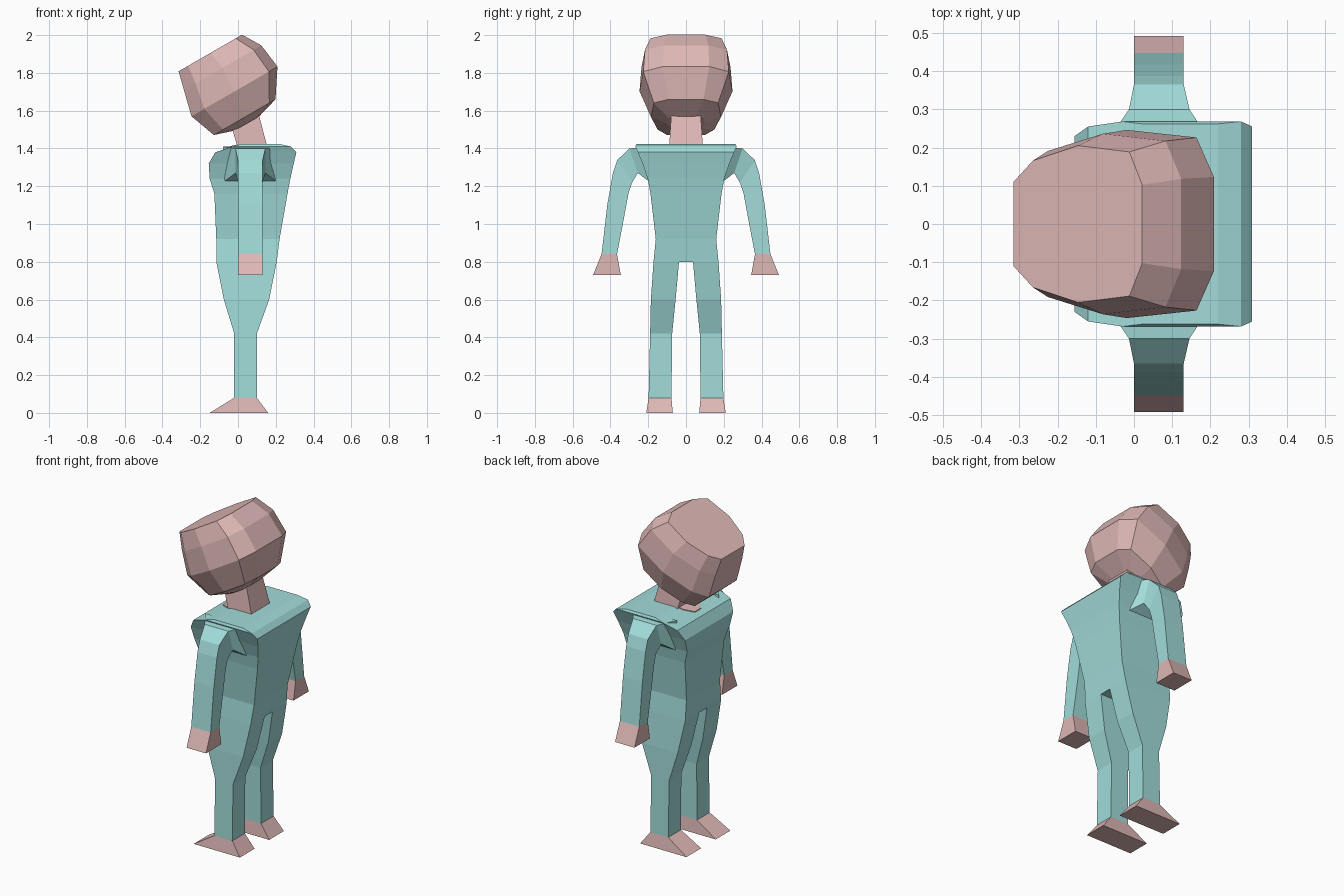
import bpy, bmesh, math

if "Cube" in bpy.data.objects:
    bpy.data.objects.remove(bpy.data.objects["Cube"])


def material(name, rgb):
    m = bpy.data.materials.new(name)
    m.diffuse_color = (*rgb, 1)
    m.use_nodes = True
    m.node_tree.nodes["Principled BSDF"].inputs["Base Color"].default_value = m.diffuse_color
    return m


TEAL = material("teal cloth", (0.36, 0.72, 0.70))
PINK = material("pink skin", (0.73, 0.48, 0.47))


def loft(name, rings, mat, caps=True):
    """Skin a list of equal-length point rings into a closed flat-shaded solid."""
    bm = bmesh.new()
    loops = [[bm.verts.new(p) for p in ring] for ring in rings]
    n = len(rings[0])
    for a, b in zip(loops, loops[1:]):
        for i in range(n):
            j = (i + 1) % n
            bm.faces.new((a[i], a[j], b[j], b[i]))
    if caps:
        bm.faces.new(loops[0])
        bm.faces.new(loops[-1])
    bmesh.ops.recalc_face_normals(bm, faces=bm.faces)
    mesh = bpy.data.meshes.new(name)
    bm.to_mesh(mesh)
    bm.free()
    mesh.materials.append(mat)
    ob = bpy.data.objects.new(name, mesh)
    bpy.context.collection.objects.link(ob)
    return ob


def flat(z, x0, x1, y0, y1):
    """Horizontal rectangular section."""
    return [(x0, y0, z), (x1, y0, z), (x1, y1, z), (x0, y1, z)]


def limb(x0, x1, outer, inner, s):
    """Arm section from an outer and an inner (y, z) point."""
    return [(x0, s * outer[0], outer[1]), (x1, s * outer[0], outer[1]),
            (x1, s * inner[0], inner[1]), (x0, s * inner[0], inner[1])]


# Torso: z, front x, back x, half width
torso = [(0.80, -0.115, 0.205, 0.172), (0.92, -0.115, 0.22, 0.16),
         (1.16, -0.125, 0.262, 0.188), (1.24, -0.15, 0.277, 0.203),
         (1.32, -0.155, 0.295, 0.23), (1.38, -0.12, 0.309, 0.255),
         (1.41, -0.03, 0.28, 0.268), (1.424, 0.02, 0.22, 0.262)]
loft("torso", [flat(z, a, b, -w, w) for z, a, b, w in torso], TEAL)

# Neck and the open collar patch in front of it
loft("neck", [flat(1.40, 0.0, 0.157, -0.09, 0.09),
              flat(1.62, -0.065, 0.10, -0.075, 0.075)], PINK)
loft("collar_opening", [
    [(x, -w, z), (x, w, z), (x, w, z - 0.008), (x, -w, z - 0.008)]
    for x, w, z in ((0.02, 0.08, 1.427), (-0.03, 0.07, 1.415), (-0.08, 0.03, 1.398))], PINK)

# Arms, hands, legs and feet on both sides
LEG = [(0.08, -0.02, 0.10, 0.077, 0.198), (0.42, -0.02, 0.10, 0.073, 0.19),
       (0.60, -0.075, 0.165, 0.055, 0.186), (0.80, -0.115, 0.205, 0.037, 0.172)]
ARM = [(-0.08, 0.21, (0.20, 1.41), (0.19, 1.22)),
       (-0.013, 0.145, (0.30, 1.40), (0.255, 1.27)),
       (0, 0.13, (0.365, 1.337), (0.285, 1.22)),
       (0, 0.13, (0.387, 1.27), (0.305, 1.16)),
       (0, 0.13, (0.417, 1.10), (0.327, 1.04)),
       (0, 0.13, (0.447, 0.84), (0.365, 0.84))]
HAND = [ARM[-1], (0, 0.13, (0.492, 0.73), (0.345, 0.73))]
FOOT = [(0.0, -0.15, 0.16, 0.07, 0.21), LEG[0]]
for side, s in (("left", -1), ("right", 1)):
    for part, rows, mat in (("leg", LEG, TEAL), ("foot", FOOT, PINK)):
        loft(f"{side}_{part}", [flat(z, a, b, s * c, s * d) for z, a, b, c, d in rows], mat)
    for part, rows, mat in (("arm", ARM, TEAL), ("hand", HAND, PINK)):
        loft(f"{side}_{part}", [limb(*row, s) for row in rows], mat)

# Head: rounded sections stacked along an axis tilted 30 degrees towards -x
TILT = math.radians(30)
HALF = [(-1, 0.54), (-0.7, 0.81), (0, 1), (0.8, 0.92), (1, 0.5)]
OUTLINE = HALF + [(u, -y) for u, y in reversed(HALF)]


def head_ring(h, u0, u1, w):
    ring = []
    for f, y in OUTLINE:
        u = (u0 + u1) / 2 + f * (u1 - u0) / 2
        ring.append((-0.05 + u * math.cos(TILT) - h * math.sin(TILT), y * w,
                     1.73 + u * math.sin(TILT) + h * math.cos(TILT)))
    return ring


head = [(-0.22, -0.09, 0.06, 0.10), (-0.185, -0.197, 0.18, 0.185),
        (-0.04, -0.25, 0.276, 0.246), (0.10, -0.215, 0.258, 0.236),
        (0.20, -0.19, 0.198, 0.205)]
loft("head", [head_ring(*r) for r in head], PINK)
